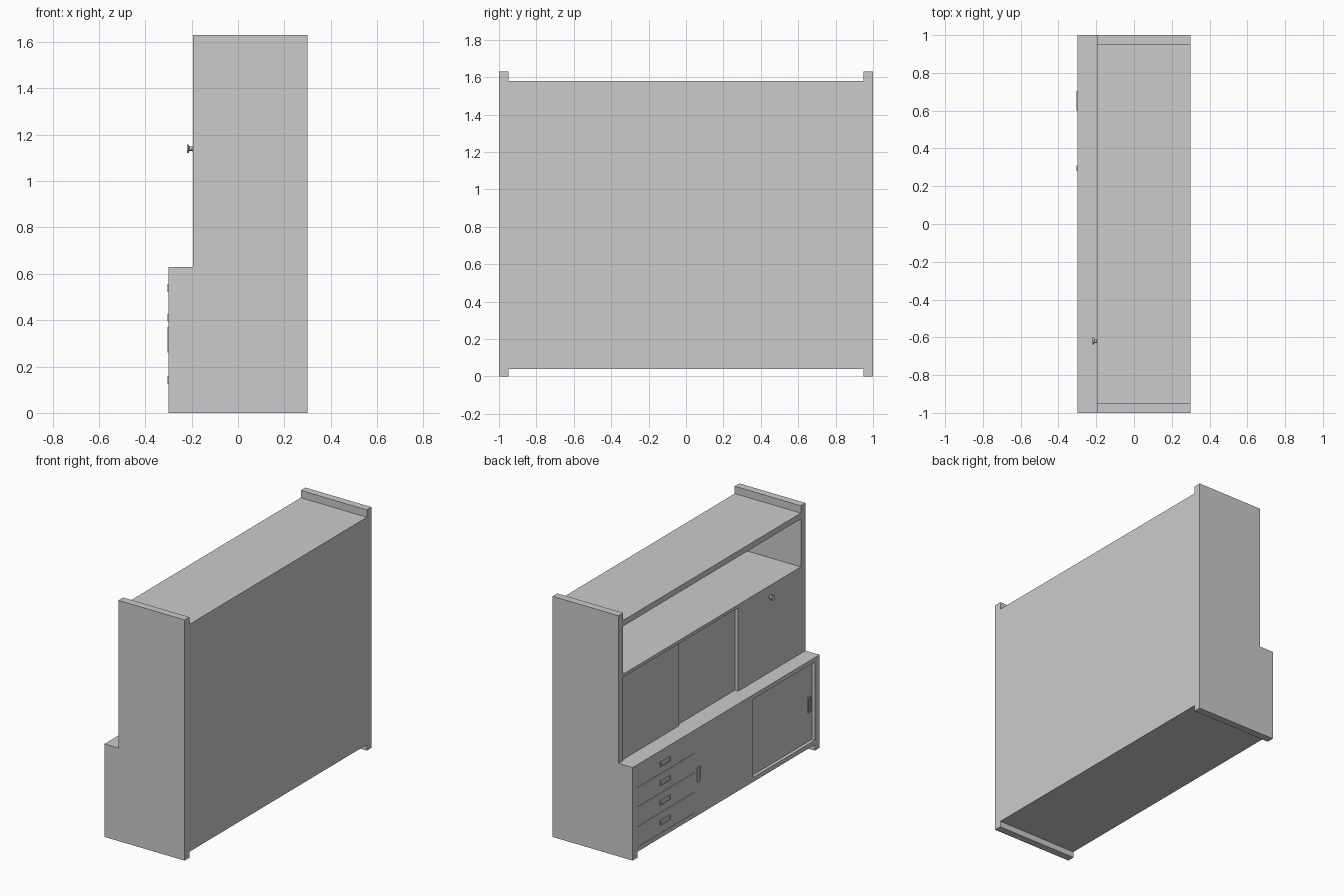
import bpy, bmesh, math

if "Cube" in bpy.data.objects:
    bpy.data.objects.remove(bpy.data.objects["Cube"])

BACK, LOW, UP = 0.30, -0.30, -0.195   # back plane, lower front, upper front


def finish(name, bm):
    bmesh.ops.recalc_face_normals(bm, faces=bm.faces)
    me = bpy.data.meshes.new(name)
    bm.to_mesh(me)
    bm.free()
    ob = bpy.data.objects.new(name, me)
    bpy.context.collection.objects.link(ob)
    return ob


def box_mesh(x, y, z):
    bm = bmesh.new()
    bmesh.ops.create_cube(bm, size=1)
    for v in bm.verts:
        v.co = [r[0] + (c + 0.5) * (r[1] - r[0]) for c, r in zip(v.co, (x, y, z))]
    return bm


def box(name, x, y, z):
    return finish(name, box_mesh(x, y, z))


def pull(name, x, y, z):
    """Rectangular flush pull: thin frame with a sunken middle."""
    bm = box_mesh((x - 0.005, x + 0.003), y, z)
    bm.normal_update()
    face = min(bm.faces, key=lambda f: f.calc_center_median().x)
    bmesh.ops.inset_region(bm, faces=[face], thickness=0.006)
    inner = bmesh.ops.extrude_face_region(bm, geom=[face])["geom"]
    bmesh.ops.delete(bm, geom=[face], context="FACES_ONLY")
    bmesh.ops.translate(bm, vec=(0.004, 0, 0),
                        verts=[g for g in inner if isinstance(g, bmesh.types.BMVert)])
    finish(name, bm)


# Stepped side panels
profile = [(BACK, 0), (BACK, 1.63), (UP, 1.63), (UP, 0.63), (LOW, 0.63), (LOW, 0)]
for name, y0 in (("side_panel_left", 0.95), ("side_panel_right", -1.0)):
    bm = bmesh.new()
    f = bm.faces.new([bm.verts.new((x, y0, z)) for x, z in profile])
    ext = bmesh.ops.extrude_face_region(bm, geom=[f])["geom"]
    bmesh.ops.translate(bm, vec=(0, 0.05, 0),
                        verts=[g for g in ext if isinstance(g, bmesh.types.BMVert)])
    finish(name, bm)

# Horizontal boards and back
W = (-0.95, 0.95)
box("bottom_board", (LOW, BACK), W, (0.04, 0.07))
box("counter_board", (LOW, BACK), W, (0.60, 0.63))
box("display_shelf", (UP, 0.285), W, (1.195, 1.216))
box("top_board", (UP, BACK), W, (1.54, 1.58))
box("back_panel", (0.285, BACK), W, (0.07, 1.54))

# Upper compartment: two sliding doors and a flush flap with a divider
Z_UP = (0.63, 1.195)
box("upper_sliding_door_left", (UP + 0.010, UP + 0.024), (0.34, 0.95), Z_UP)
box("upper_sliding_door_middle", (UP + 0.025, UP + 0.039), (-0.28, 0.36), Z_UP)
box("upper_flap", (UP, UP + 0.02), (-0.95, -0.28), Z_UP)
box("upper_divider", (UP + 0.02, 0.285), (-0.30, -0.28), Z_UP)

# Turned knob on the flap
rings = [(0.0, 0.012), (0.004, 0.009), (0.014, 0.009), (0.018, 0.018), (0.025, 0.018)]
bm = bmesh.new()
N = 20
loops = [[bm.verts.new((UP - d, -0.62 + r * math.cos(i * math.tau / N),
                        1.14 + r * math.sin(i * math.tau / N))) for i in range(N)]
         for d, r in rings]
for a, b in zip(loops, loops[1:]):
    for i in range(N):
        bm.faces.new((a[i], a[(i + 1) % N], b[(i + 1) % N], b[i]))
bm.faces.new(loops[0])
bm.faces.new(loops[-1])
knob = finish("flap_knob", bm)
bpy.context.view_layer.objects.active = knob
knob.select_set(True)
bpy.ops.object.shade_smooth_by_angle(angle=math.radians(35))

# Lower compartment: flush door, recessed door and dividers
box("lower_door_flush", (LOW, LOW + 0.02), (-0.29, 0.34), (0.07, 0.60))
box("lower_door_recessed", (LOW + 0.022, LOW + 0.04), (-0.95, -0.27), (0.07, 0.60))
box("lower_divider_drawers", (LOW + 0.02, 0.285), (0.32, 0.34), (0.07, 0.60))
box("lower_divider_door", (LOW + 0.04, 0.285), (-0.29, -0.27), (0.07, 0.60))
pull("door_pull_flush", LOW, (0.28, 0.31), (0.265, 0.37))
pull("door_pull_recessed", LOW + 0.022, (-0.935, -0.905), (0.265, 0.37))

# Drawer fronts with narrow gaps, and their pulls
box("drawer_backing", (LOW + 0.012, LOW + 0.03), (0.34, 0.95), (0.07, 0.60))
cuts = [0.07, 0.21, 0.343, 0.474, 0.60]
for i, (a, b) in enumerate(zip(cuts, cuts[1:]), 1):
    top = b if i == 4 else b - 0.002
    box(f"drawer_front_{i}", (LOW, LOW + 0.012), (0.34, 0.95), (a + 0.002, top))
    c = (a + b) / 2 + 0.002
    pull(f"drawer_pull_{i}", LOW, (0.60, 0.705), (c - 0.017, c + 0.017))
